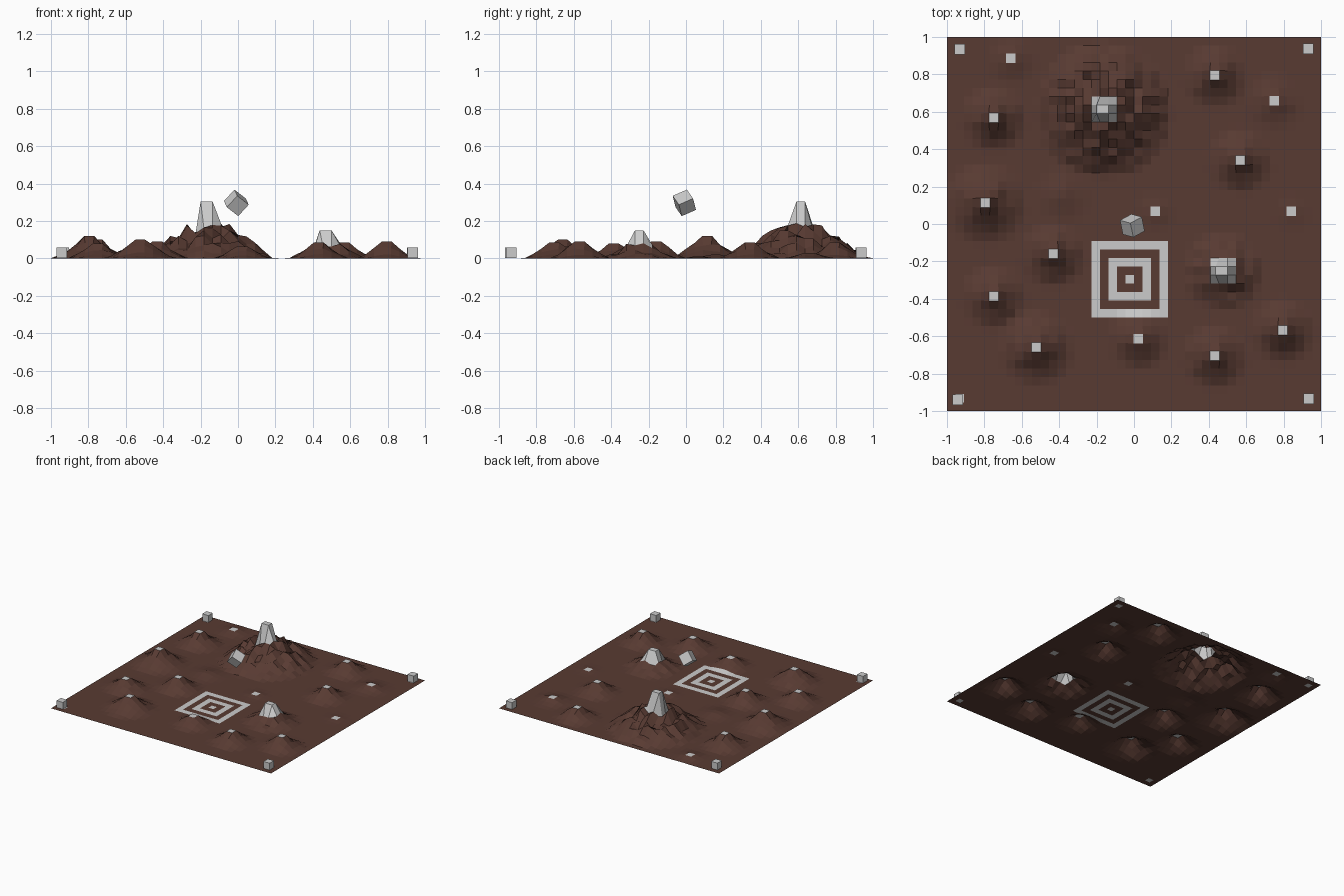
import bpy, bmesh, math, random
from mathutils import Vector

if "Cube" in bpy.data.objects:
    bpy.data.objects.remove(bpy.data.objects["Cube"])

random.seed(4)
N = 44
CELL = 2 / N


def material(name, rgb):
    m = bpy.data.materials.new(name)
    m.diffuse_color = (*rgb, 1)
    m.use_nodes = True
    m.node_tree.nodes["Principled BSDF"].inputs["Base Color"].default_value = m.diffuse_color
    return m


brown = material("dark_earth", (0.098, 0.043, 0.032))
grey = material("pale_grey", (0.8, 0.8, 0.8))

# Small hills: (column, row, height, radius in cells); each has a pale flat cap
hills = [
    (7, 41, 0.02, 2.2), (5, 34, 0.10, 3), (31, 39, 0.085, 3), (38, 36, 0.03, 2.6),
    (34, 29, 0.085, 3), (4, 24, 0.12, 4), (24, 23, 0.01, 1.5), (40, 23, 0.006, 1.5),
    (12, 18, 0.09, 3), (5, 13, 0.08, 3), (10, 7, 0.10, 3.6), (22, 8, 0.065, 2.8),
    (31, 6, 0.085, 3), (39, 9, 0.09, 3),
]
bare_bump = (13, 25, 0.02, 2.6)
# Rocky mountains: column, row, brown height, radius, spire height, spire foot
mountains = [(18, 35, 0.235, 7.6, 0.305, 0.15), (32, 16, 0.09, 4.4, 0.15, 0.065)]
corners = [(1, 1), (42, 1), (1, 42), (42, 42)]


def offset(i, j, c, r):
    return i - c - 0.5, j - r - 0.5


def height(i, j):
    z = 0.0
    for c, r, h, rad in hills + [bare_bump]:
        dx, dy = offset(i, j, c, r)
        d = max(0, math.hypot(dx, dy) - 0.71)
        if d < 0.1:
            z = max(z, h)
        elif d < rad:
            z = max(z, h * (1 - d / rad) ** 1.4 * random.uniform(0.75, 1.1))
    for c, r, h, rad, top, foot in mountains:
        dx, dy = offset(i, j, c, r)
        d = math.hypot(dx, dy)
        cheb = max(abs(dx), abs(dy))
        if cheb < 1:
            z = top
        elif cheb < 2:
            z = max(z, foot * random.uniform(0.8, 1.25))
        elif d < rad:
            z = max(z, h * (1 - d / rad) ** 0.9 * random.uniform(0.55, 1.2))
    return z


def is_pale(i, j):
    ring = max(abs(i - 21), abs(j - 15))          # concentric square target
    if ring in (0, 2, 4) or (i, j) in corners:
        return True
    if any((i, j) == (c, r) for c, r, _, _ in hills):
        return True
    return any(max(abs(i - m[0]), abs(j - m[1])) <= 1 for m in mountains)


def add_object(name, bm, mats):
    me = bpy.data.meshes.new(name)
    bm.to_mesh(me)
    bm.free()
    for m in mats:
        me.materials.append(m)
    ob = bpy.data.objects.new(name, me)
    bpy.context.collection.objects.link(ob)
    return ob


# Terrain sheet with hills, mountains and pale cells
bm = bmesh.new()
grid = [[bm.verts.new((-1 + i * CELL, -1 + j * CELL, height(i, j)))
         for j in range(N + 1)] for i in range(N + 1)]
for c, r, _, _ in hills:                          # caps slightly wider than a cell
    for a in (0, 1):
        for b in (0, 1):
            grid[c + a][r + b].co += Vector((a - 0.5, b - 0.5, 0)) * 0.007
for c, r, *_ in mountains:                        # spire tops lean left
    for b in (0, 1):
        grid[c][r + b].co.x -= 0.018
for i in range(N):
    for j in range(N):
        f = bm.faces.new((grid[i][j], grid[i + 1][j], grid[i + 1][j + 1], grid[i][j + 1]))
        f.material_index = int(is_pale(i, j))
add_object("terrain", bm, [brown, grey])


def cube(name, size, loc, rot=(0, 0, 0)):
    b = bmesh.new()
    bmesh.ops.create_cube(b, size=size)
    ob = add_object(name, b, [])
    ob.location, ob.rotation_euler = loc, rot


# Corner marker cubes
for n, (x, y) in enumerate([(-0.943, -0.94), (0.934, -0.935), (-0.932, 0.935), (0.932, 0.938)]):
    cube(f"corner_cube_{n + 1}", 0.056, (x, y, 0.031))

# Tumbling cube floating above the middle
cube("floating_cube", 0.084, (-0.009, -0.009, 0.297), (0.5, 0.6, 0.5))
